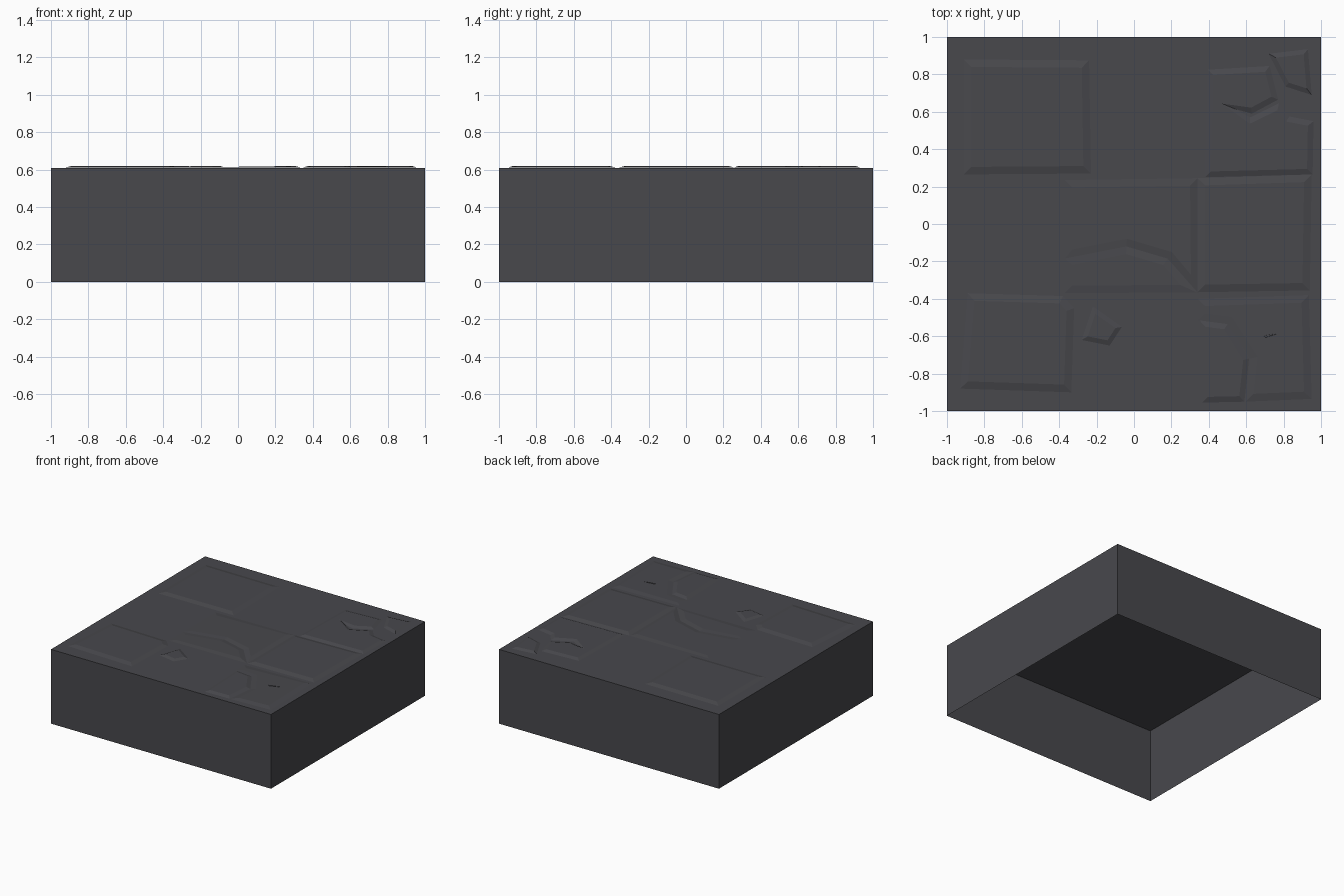
import bpy
import bmesh
from mathutils import Vector

if "Cube" in bpy.data.objects:
    bpy.data.objects.remove(bpy.data.objects["Cube"])

TOP = 0.61      # height of the block
RAISE = 0.01    # how far the broken paving stands above it

stone = bpy.data.materials.new("dark grey stone")
stone.diffuse_color = (0.065, 0.065, 0.073, 1)
stone.use_nodes = True
stone.node_tree.nodes["Principled BSDF"].inputs["Base Color"].default_value = stone.diffuse_color


def finish(name, bm):
    mesh = bpy.data.meshes.new(name)
    bm.to_mesh(mesh)
    bm.free()
    mesh.materials.append(stone)
    obj = bpy.data.objects.new(name, mesh)
    bpy.context.collection.objects.link(obj)
    return obj


def inset(points, d):
    """Mitred inward offset of a counter-clockwise outline."""
    result = []
    for i, p in enumerate(points):
        a = (p - points[i - 1]).normalized()
        b = (points[(i + 1) % len(points)] - p).normalized()
        n1, n2 = Vector((-a.y, a.x)), Vector((-b.y, b.x))
        move = (n1 + n2) / max(1 + n1.dot(n2), 0.05) * d
        if move.length > 2.5 * d:
            move = move.normalized() * 2.5 * d
        result.append(p + move)
    return result


def slab(name, outline, bevel=0.04, rise=None):
    """Bevelled slab; rise=(x_low, x_high) tilts its top up along x."""
    pts = [Vector(p) for p in outline]
    area = sum(pts[i - 1].cross(p) if hasattr(p, "cross") else 0 for i, p in enumerate(pts))
    if area < 0:
        pts.reverse()

    def height(p):
        if rise is None:
            return RAISE
        return RAISE * (p.x - rise[0]) / (rise[1] - rise[0])

    bm = bmesh.new()
    low = [bm.verts.new((p.x, p.y, TOP + 0.0003)) for p in pts]
    high = [bm.verts.new((p.x, p.y, TOP + 0.0003 + max(height(p), 0)))
            for p in inset(pts, bevel)]
    n = len(pts)
    for i in range(n):
        j = (i + 1) % n
        bm.faces.new((low[i], low[j], high[j], high[i]))
    bm.faces.new(high)
    finish(name, bm)


# Block: four walls and a top, open underneath
bm = bmesh.new()
bmesh.ops.create_cube(bm, size=1)
for v in bm.verts:
    v.co = (v.co.x * 2, v.co.y * 2, (v.co.z + 0.5) * TOP)
bm.normal_update()
bmesh.ops.delete(bm, geom=[f for f in bm.faces if f.normal.z < -0.5], context='FACES')
finish("stone_block", bm)

# Whole paving slabs
slab("back_left_slab", [(-0.91, 0.88), (-0.24, 0.875), (-0.23, 0.27), (-0.91, 0.265)])
slab("front_left_slab", [(-0.89, -0.37), (-0.38, -0.385), (-0.32, -0.45),
                         (-0.335, -0.9), (-0.93, -0.88)])
slab("middle_right_slab", [(0.34, 0.245), (0.95, 0.265), (0.94, -0.355), (0.34, -0.365)])

# Sunken centre slab, split by a crack
slab("centre_slab_back", [(-0.37, 0.235), (0.34, 0.245), (0.34, -0.365), (0.18, -0.185),
                          (-0.04, -0.12), (-0.37, -0.185)], rise=(-0.37, 0.34))
slab("centre_slab_front", [(-0.37, -0.185), (-0.04, -0.12), (0.18, -0.185),
                           (0.335, -0.365), (-0.37, -0.37)], rise=(-0.37, 0.34))

# Back right slab with a crack running in from its broken corner
slab("back_right_slab", [(0.395, 0.825), (0.725, 0.845), (0.77, 0.665), (0.63, 0.59),
                         (0.54, 0.615), (0.62, 0.57), (0.775, 0.645), (0.83, 0.575),
                         (0.96, 0.55), (0.955, 0.265), (0.38, 0.25)], 0.03)

# Front right slab, broken in two
slab("front_right_slab", [(0.34, -0.40), (0.935, -0.38), (0.95, -0.935), (0.595, -0.95),
                          (0.62, -0.72), (0.5, -0.535), (0.34, -0.515)], rise=(0.34, 0.9))
slab("front_right_fragment", [(0.35, -0.515), (0.5, -0.535), (0.615, -0.72),
                              (0.59, -0.95), (0.365, -0.955)], 0.03)

# Loose shards
slab("back_right_shard", [(0.72, 0.91), (0.93, 0.935), (0.95, 0.69), (0.81, 0.735)], 0.025)
slab("front_shard", [(-0.22, -0.44), (-0.065, -0.55), (-0.13, -0.65), (-0.28, -0.62)], 0.025)
slab("stone_sliver", [(0.69, -0.595), (0.79, -0.58), (0.70, -0.61)], 0.003)
